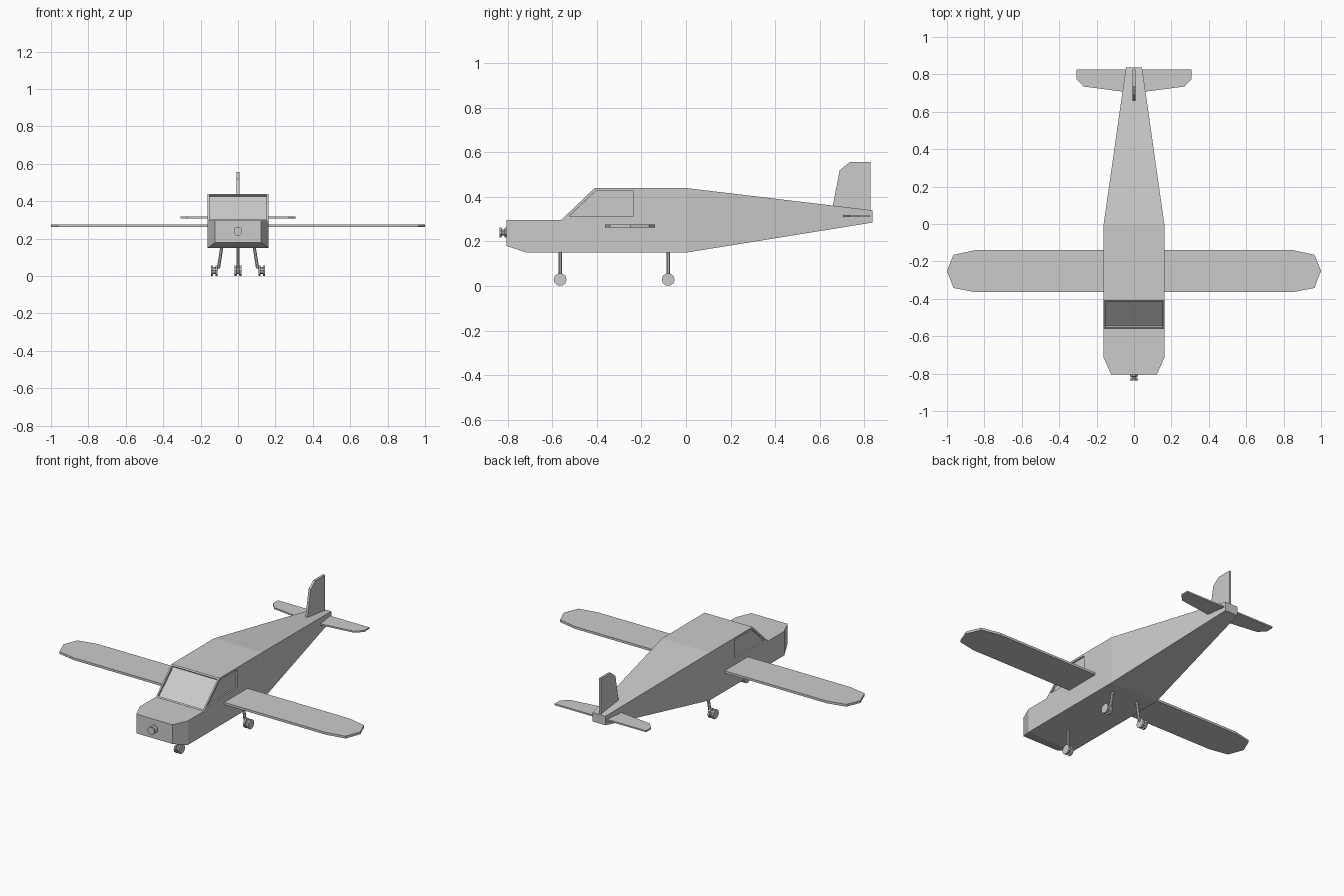
import bpy, bmesh, math
from mathutils import Vector, Matrix

if "Cube" in bpy.data.objects:
    bpy.data.objects.remove(bpy.data.objects["Cube"])

grey = bpy.data.materials.new("plain_grey")
grey.use_nodes = True
colour = (0.6, 0.6, 0.6, 1)
grey.diffuse_color = colour
grey.node_tree.nodes["Principled BSDF"].inputs["Base Color"].default_value = colour


def finish(name, bm):
    bmesh.ops.recalc_face_normals(bm, faces=bm.faces)
    mesh = bpy.data.meshes.new(name)
    bm.to_mesh(mesh)
    bm.free()
    mesh.materials.append(grey)
    obj = bpy.data.objects.new(name, mesh)
    bpy.context.collection.objects.link(obj)
    return obj


def loft(bm, rings):
    """Skin closed rings of points and cap both ends."""
    loops = [[bm.verts.new(p) for p in ring] for ring in rings]
    n = len(loops[0])
    for a, b in zip(loops, loops[1:]):
        for i in range(n):
            j = (i + 1) % n
            bm.faces.new((a[i], a[j], b[j], b[i]))
    bm.faces.new(loops[0])
    bm.faces.new(loops[-1])


def plate(name, outline, place, low, high):
    bm = bmesh.new()
    loft(bm, [[place(u, v, w) for u, v in outline] for w in (low, high)])
    return finish(name, bm)


def flat(u, v, w):
    return (u, v, w)


def upright(u, v, w):
    return (w, u, v)


def spool(name, centre, axis, profile, sides):
    """Faceted turned part with its profile (offset, radius) along an axis."""
    turn = Vector((0, 0, 1)).rotation_difference(Vector(axis)).to_matrix()
    bm = bmesh.new()
    rings = []
    for along, radius in profile:
        angles = [2 * math.pi * (i + 0.5) / sides for i in range(sides)]
        rings.append([Vector(centre) + turn @ Vector(
            (radius * math.cos(a), radius * math.sin(a), along)) for a in angles])
    loft(bm, rings)
    return finish(name, bm)


def rod(name, start, end, radius):
    start, end = Vector(start), Vector(end)
    length = (end - start).length
    return spool(name, start, end - start, [(0, radius), (length, radius)], 8)


# Fuselage: stations of y, half width, bottom, top
stations = [(-0.805, 0.122, 0.18, 0.297), (-0.715, 0.162, 0.15, 0.297),
            (-0.56, 0.162, 0.15, 0.297), (-0.41, 0.162, 0.15, 0.44),
            (0, 0.162, 0.15, 0.44), (0.837, 0.043, 0.285, 0.34)]
bm = bmesh.new()
loft(bm, [[(-w, y, lo), (w, y, lo), (w, y, hi), (-w, y, hi)]
          for y, w, lo, hi in stations])
bmesh.ops.recalc_face_normals(bm, faces=bm.faces)

# Recessed windscreen on the sloping front face
screen = [f for f in bm.faces if f.normal.z > 0.5 and f.normal.y < -0.4]
bmesh.ops.inset_region(bm, faces=screen, thickness=0.009, use_even_offset=True)
sunk = bmesh.ops.extrude_face_region(bm, geom=screen)
inner = [g for g in sunk["geom"] if isinstance(g, bmesh.types.BMVert)]
bmesh.ops.translate(bm, verts=inner, vec=(0, 0.009, -0.009))
bmesh.ops.delete(bm, geom=screen, context="FACES_ONLY")
fuselage = finish("fuselage", bm)

# Recessed side windows
window = [(-0.525, 0.315), (-0.405, 0.427), (-0.235, 0.427), (-0.235, 0.315)]
for side in (-1, 1):
    cutter = plate("window_cutter", window, upright, side * 0.152, side * 0.2)
    cutter.hide_render = True
    cut = fuselage.modifiers.new("window", "BOOLEAN")
    cut.object = cutter
    cut.solver = "EXACT"
    bpy.context.view_layer.objects.active = fuselage
    bpy.ops.object.modifier_apply(modifier=cut.name)
    bpy.data.objects.remove(cutter)

# Wings and tailplanes with clipped tips
wing = [(0.1, -0.14), (0.85, -0.14), (0.965, -0.165), (1, -0.25),
        (0.965, -0.342), (0.85, -0.364), (0.1, -0.364)]
tailplane = [(0, 0.825), (0.308, 0.825), (0.308, 0.775), (0.27, 0.735), (0, 0.7)]
for label, side in (("left", 1), ("right", -1)):
    plate(label + "_wing", [(side * x, y) for x, y in wing], flat, 0.262, 0.276)
    plate(label + "_tailplane", [(side * x, y) for x, y in tailplane], flat, 0.309, 0.318)

# Tail fin
fin = [(0.655, 0.34), (0.69, 0.52), (0.735, 0.556), (0.827, 0.556), (0.827, 0.32)]
plate("tail_fin", fin, upright, -0.007, 0.007)

# Nose hub
spool("nose_hub", (0, -0.805, 0.24), (0, -1, 0),
      [(-0.01, 0.024), (0.008, 0.024), (0.012, 0.015), (0.02, 0.015),
       (0.024, 0.024), (0.033, 0.024)], 8)

# Undercarriage
tyre = [(-0.018, 0.029), (-0.007, 0.029), (-0.006, 0.02),
        (0.006, 0.02), (0.007, 0.029), (0.018, 0.029)]
spool("nose_wheel", (0, -0.565, 0.029), (1, 0, 0), tyre, 10)
rod("nose_strut", (0, -0.565, 0.16), (0, -0.565, 0.04), 0.009)
for label, side in (("left", 1), ("right", -1)):
    spool(label + "_wheel", (side * 0.127, -0.08, 0.029), (1, 0, 0), tyre, 10)
    rod(label + "_strut", (side * 0.086, -0.08, 0.16), (side * 0.104, -0.08, 0.045), 0.009)
    rod(label + "_axle", (side * 0.102, -0.08, 0.05), (side * 0.127, -0.08, 0.029), 0.008)
